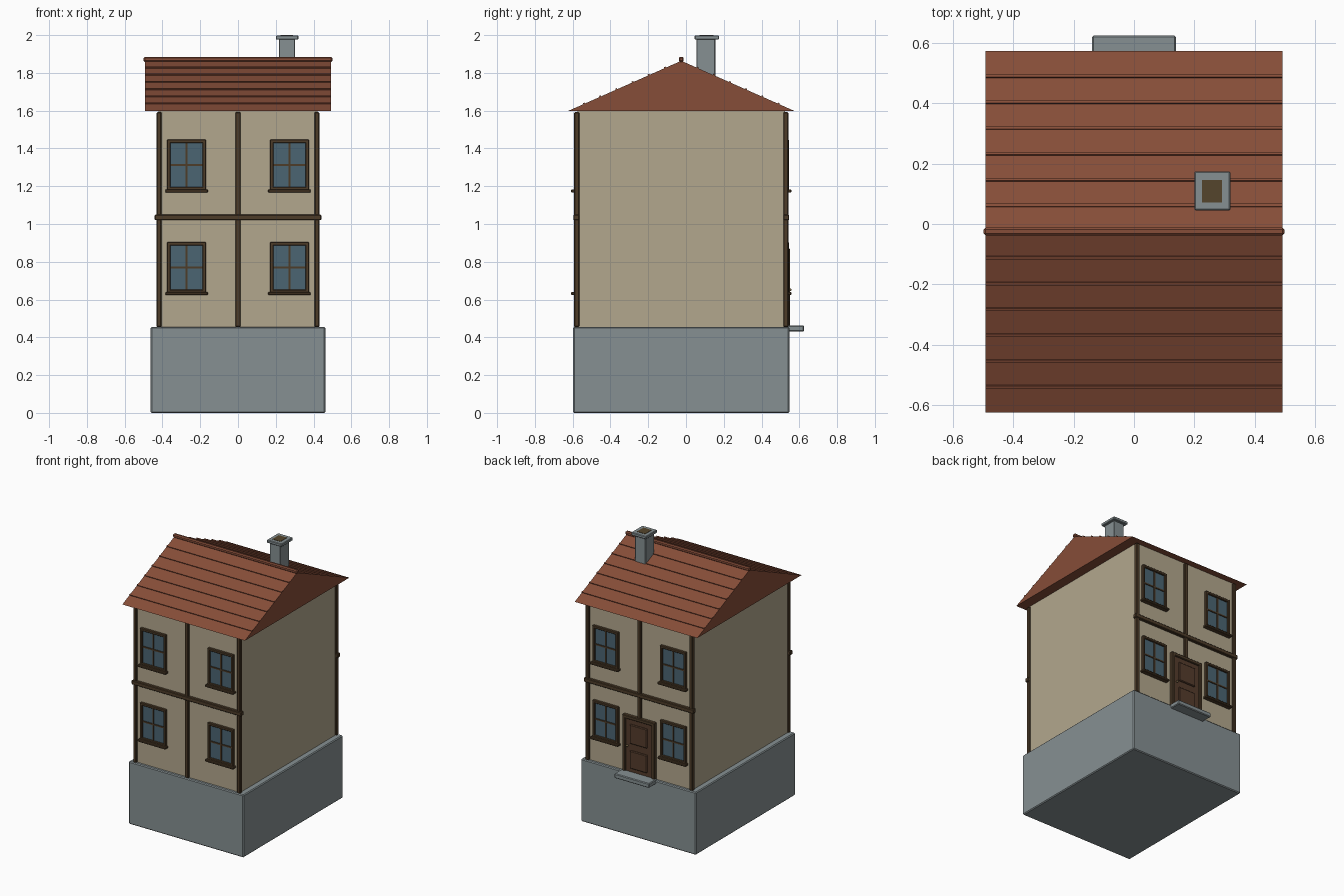
import bpy, bmesh, math

if "Cube" in bpy.data.objects:
    bpy.data.objects.remove(bpy.data.objects["Cube"])

CY = -0.025          # depth centre of the house body
WALL = 0.55          # half depth of the walls


def material(name, rgb):
    m = bpy.data.materials.new(name)
    m.diffuse_color = (*rgb, 1)
    m.use_nodes = True
    m.node_tree.nodes["Principled BSDF"].inputs["Base Color"].default_value = m.diffuse_color
    return m


STONE = material("stone", (0.24, 0.28, 0.29))
PLASTER = material("plaster", (0.45, 0.39, 0.27))
TIMBER = material("timber", (0.075, 0.045, 0.022))
DOOR = material("door_wood", (0.09, 0.045, 0.025))
GLASS = material("glass", (0.07, 0.13, 0.17))
TILE = material("roof_tile", (0.24, 0.075, 0.04))
SOOT = material("soot", (0.09, 0.06, 0.025))
METAL = material("brass", (0.3, 0.22, 0.1))


def mesh_object(name, bm, mat, bevel=0):
    bmesh.ops.recalc_face_normals(bm, faces=bm.faces)
    me = bpy.data.meshes.new(name)
    bm.to_mesh(me)
    bm.free()
    me.materials.append(mat)
    ob = bpy.data.objects.new(name, me)
    bpy.context.collection.objects.link(ob)
    if bevel:
        mod = ob.modifiers.new("bevel", "BEVEL")
        mod.width = bevel
        mod.segments = 1
    return ob


def box(name, x, y, z, mat, bevel=0):
    """Box from (min, max) ranges on each axis."""
    bm = bmesh.new()
    bmesh.ops.create_cube(bm, size=1)
    for v in bm.verts:
        v.co = [(r[0] + r[1]) / 2 + c * abs(r[1] - r[0]) for c, r in zip(v.co, (x, y, z))]
    return mesh_object(name, bm, mat, bevel)


def facade_box(name, side, x, d, z, mat, bevel=0):
    """Box on the front (-1) or back (+1) wall; d is distance from the depth centre."""
    return box(name, x, sorted(CY + side * k for k in d), z, mat, bevel)


# Foundation and walls
box("foundation", (-0.462, 0.462), (-0.597, 0.547), (0, 0.455), STONE, 0.006)
box("walls", (-0.42, 0.42), (CY - WALL, CY + WALL), (0.45, 1.602), PLASTER)


def window(side, cx, z0):
    w, h, t = 0.103, 0.27, 0.018
    out = (0.54, 0.569)
    for s in (-1, 1):
        facade_box("window_jamb", side, sorted((cx + s * w, cx + s * (w - t))), out,
                   (z0, z0 + h), TIMBER, 0.003)
    facade_box("window_head", side, (cx - w, cx + w), out, (z0 + h - t, z0 + h), TIMBER, 0.003)
    facade_box("window_bottom_rail", side, (cx - w, cx + w), out, (z0, z0 + t), TIMBER, 0.003)
    facade_box("window_glass", side, (cx - w + t, cx + w - t), (0.54, 0.557),
               (z0 + t, z0 + h - t), GLASS)
    facade_box("window_mullion", side, (cx - 0.005, cx + 0.005), (0.55, 0.563),
               (z0 + t, z0 + h - t), TIMBER)
    facade_box("window_transom", side, (cx - w + t, cx + w - t), (0.55, 0.563),
               (z0 + h / 2 - 0.005, z0 + h / 2 + 0.005), TIMBER)
    facade_box("window_sill", side, (cx - 0.113, cx + 0.113), (0.54, 0.583),
               (z0 - 0.011, z0 + 0.006), TIMBER, 0.004)


# Timber framing and windows on both facades
for side in (-1, 1):
    for s in (-1, 1):
        facade_box("corner_post", side, sorted((s * 0.405, s * 0.431)), (0.54, 0.567),
                   (0.455, 1.592), TIMBER, 0.004)
        for z0 in (0.634, 1.177):
            window(side, s * 0.272, z0)
    facade_box("centre_post", side, (-0.014, 0.014), (0.54, 0.567),
               (0.455 if side < 0 else 0.86, 1.592), TIMBER, 0.004)
    facade_box("middle_beam", side, (-0.441, 0.441), (0.54, 0.571), (1.02, 1.05), TIMBER, 0.004)

# Door with frame, panels, knob and step at the back
for s in (-1, 1):
    facade_box("door_jamb", 1, sorted((s * 0.105, s * 0.13)), (0.54, 0.575), (0.455, 0.87), TIMBER, 0.004)
facade_box("door_head", 1, (-0.13, 0.13), (0.54, 0.575), (0.845, 0.87), TIMBER, 0.004)
facade_box("door_leaf", 1, (-0.107, 0.107), (0.54, 0.565), (0.455, 0.847), DOOR)
for z in ((0.49, 0.62), (0.67, 0.81)):
    facade_box("door_panel", 1, (-0.07, 0.07), (0.55, 0.575), z, DOOR, 0.005)
bm = bmesh.new()
bmesh.ops.create_uvsphere(bm, u_segments=12, v_segments=8, radius=0.008)
knob = mesh_object("door_knob", bm, METAL)
knob.location = (0.088, 0.551, 0.652)
box("door_step", (-0.14, 0.14), (0.53, 0.625), (0.43, 0.463), STONE, 0.005)

# Solid gable roof
EAVE, RIDGE, RUN, RX = 1.598, 1.864, 0.6, 0.493
bm = bmesh.new()
ring = [bm.verts.new((-RX, CY + dy, z)) for dy, z in ((-RUN, EAVE), (RUN, EAVE), (0, RIDGE))]
end = bmesh.ops.extrude_face_region(bm, geom=[bm.faces.new(ring)])
bmesh.ops.translate(bm, vec=(2 * RX, 0, 0), verts=[g for g in end["geom"] if isinstance(g, bmesh.types.BMVert)])
if len(bm.faces) < 5:
    bm.faces.new(ring)
mesh_object("roof", bm, TILE)

# Tile course strips on both slopes
slope = math.atan2(RIDGE - EAVE, RUN)
for side in (-1, 1):
    for i in range(1, 7):
        t = i / 7
        strip = box("tile_course", (-RX, RX), (-0.005, 0.005), (-0.005, 0.006), TILE)
        strip.location = (0, CY + side * RUN * (1 - t), EAVE + (RIDGE - EAVE) * t)
        strip.rotation_euler.x = -side * slope
box("ridge_cap", (-0.5, 0.5), (CY - 0.013, CY + 0.013), (1.858, 1.885), TILE, 0.007)

# Chimney
box("chimney_shaft", (0.217, 0.302), (0.056, 0.155), (1.7, 1.98), STONE, 0.003)
box("chimney_cap", (0.2, 0.32), (0.045, 0.175), (1.976, 1.998), STONE, 0.004)
box("chimney_flue", (0.226, 0.292), (0.072, 0.146), (1.96, 2.0), SOOT)
